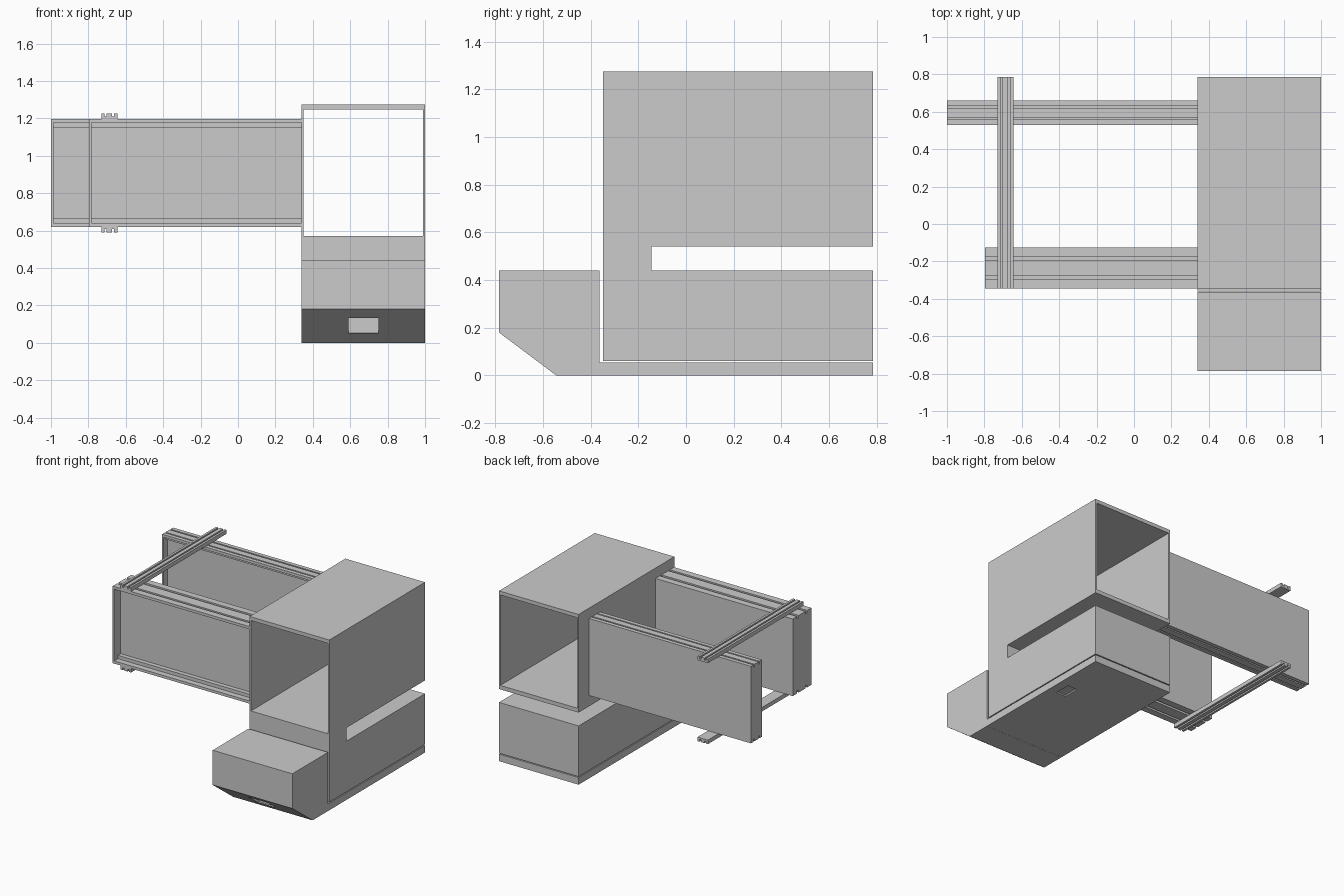
import bpy, bmesh
from mathutils import Vector

if "Cube" in bpy.data.objects:
    bpy.data.objects.remove(bpy.data.objects["Cube"])


def extrude(name, pts, axis, a, b):
    """Prism: 2D profile swept along an axis from a to b."""
    bm = bmesh.new()
    place = {'x': lambda p: (a, p[0], p[1]), 'y': lambda p: (p[0], a, p[1])}[axis]
    face = bm.faces.new([bm.verts.new(place(p)) for p in pts])
    res = bmesh.ops.extrude_face_region(bm, geom=[face])
    move = Vector((b - a, 0, 0)) if axis == 'x' else Vector((0, b - a, 0))
    bmesh.ops.translate(bm, vec=move, verts=[v for v in res['geom'] if isinstance(v, bmesh.types.BMVert)])
    bmesh.ops.recalc_face_normals(bm, faces=bm.faces)
    mesh = bpy.data.meshes.new(name)
    bm.to_mesh(mesh)
    bm.free()
    ob = bpy.data.objects.new(name, mesh)
    bpy.context.collection.objects.link(ob)
    return ob


def box(name, x, y, z):
    return extrude(name, [(y[0], z[0]), (y[1], z[0]), (y[1], z[1]), (y[0], z[1])], 'x', *x)


def cut(target, x, y, z):
    cutter = box(target.name + "_cutter", x, y, z)
    cutter.hide_render = True
    cutter.hide_viewport = True
    mod = target.modifiers.new("opening", 'BOOLEAN')
    mod.operation, mod.solver, mod.object = 'DIFFERENCE', 'EXACT', cutter


X0, X1 = 0.34, 1.0

# Base plate with a small recess underneath
base = box("base_plate", (X0, X1), (-0.362, 0.785), (0, 0.053))
cut(base, (0.85, 0.93), (0.29, 0.41), (-0.05, 0.01))

# Housing: slotted side profile with an open tunnel through the upper half
housing = extrude("main_housing", [
    (-0.348, 0.06), (0.785, 0.06), (0.785, 0.44), (-0.145, 0.44),
    (-0.145, 0.54), (0.785, 0.54), (0.785, 1.275), (-0.348, 1.275)], 'x', X0, X1)
cut(housing, (0.351, 0.989), (-1, 1), (0.57, 1.247))

# Front console with sloped underside and notch
console = extrude("front_console", [
    (-0.785, 0.18), (-0.545, 0), (-0.363, 0), (-0.363, 0.44), (-0.785, 0.44)], 'x', X0, X1)
cut(console, (0.59, 0.75), (-0.9, -0.6), (0.053, 0.132))


def rail(name, x0, y0, y1):
    """Grooved side rail: recessed front, flat back, closed outer end."""
    top = [(0, 0), (.23, 0), (.23, .02), (.31, .02), (.31, 0),
           (.68, 0), (.68, .02), (.77, .02), (.77, 0), (1, 0)]
    recess = [(.35, .045), (.2, .045), (.2, .02), (0, .02)]
    zt, zb = 1.197, 0.62
    fy = lambda f: y0 + f * (y1 - y0)
    outer = [(fy(f), zt - d) for f, d in top] + [(fy(f), zb + d) for f, d in reversed(top)]
    inner = [(fy(f), zb + d) for f, d in reversed(recess)] + [(fy(f), zt - d) for f, d in recess]
    extrude(name, outer + inner, 'x', x0 + 0.013, X0)
    extrude(name + "_end_wall", outer, 'x', x0, x0 + 0.013)


rail("back_rail", -1.0, 0.53, 0.66)
rail("front_rail", -0.797, -0.345, -0.125)

# Grooved cross bars above and below the rails
half = [(-.043, 0), (-.043, .03), (-.026, .03), (-.026, .013), (-.014, .013), (-.014, .03)]
bar = half + [(-x, z) for x, z in reversed(half)]
for name, z, s in (("top_cross_bar", 1.197, 1), ("bottom_cross_bar", 0.62, -1)):
    extrude(name, [(-0.688 + x, z + s * h) for x, h in bar], 'y', -0.345, 0.785)
